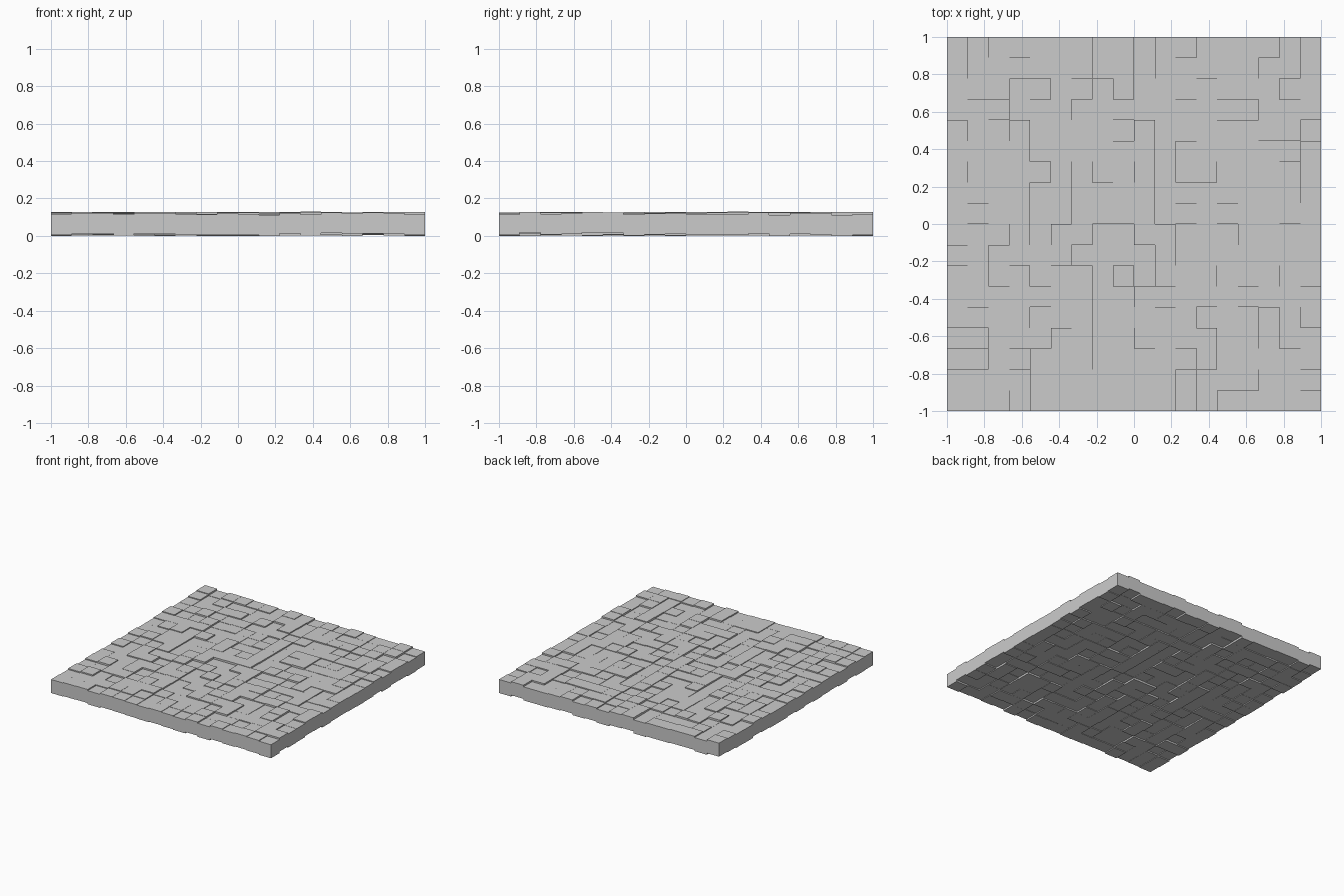
import bpy, bmesh, random
from mathutils import Matrix, Vector

if "Cube" in bpy.data.objects:
    bpy.data.objects.remove(bpy.data.objects["Cube"])

random.seed(7)
N = 18                  # blocks per side
S = 2.0 / N             # block size
LIFT = 0.018            # largest height offset

# Paving slab: a square grid of cubes, each raised by a small random amount
bm = bmesh.new()
for i in range(N):
    for j in range(N):
        lift = random.uniform(0, LIFT)
        if (i, j) == (4, 4):
            lift = 0.0
        elif (i, j) == (12, 11):
            lift = LIFT
        centre = Vector((-1 + (i + 0.5) * S, -1 + (j + 0.5) * S, S / 2 + lift))
        bmesh.ops.create_cube(bm, size=S, matrix=Matrix.Translation(centre))

mesh = bpy.data.meshes.new("paving_blocks")
bm.to_mesh(mesh)
bm.free()
slab = bpy.data.objects.new("paving_blocks", mesh)
bpy.context.collection.objects.link(slab)
